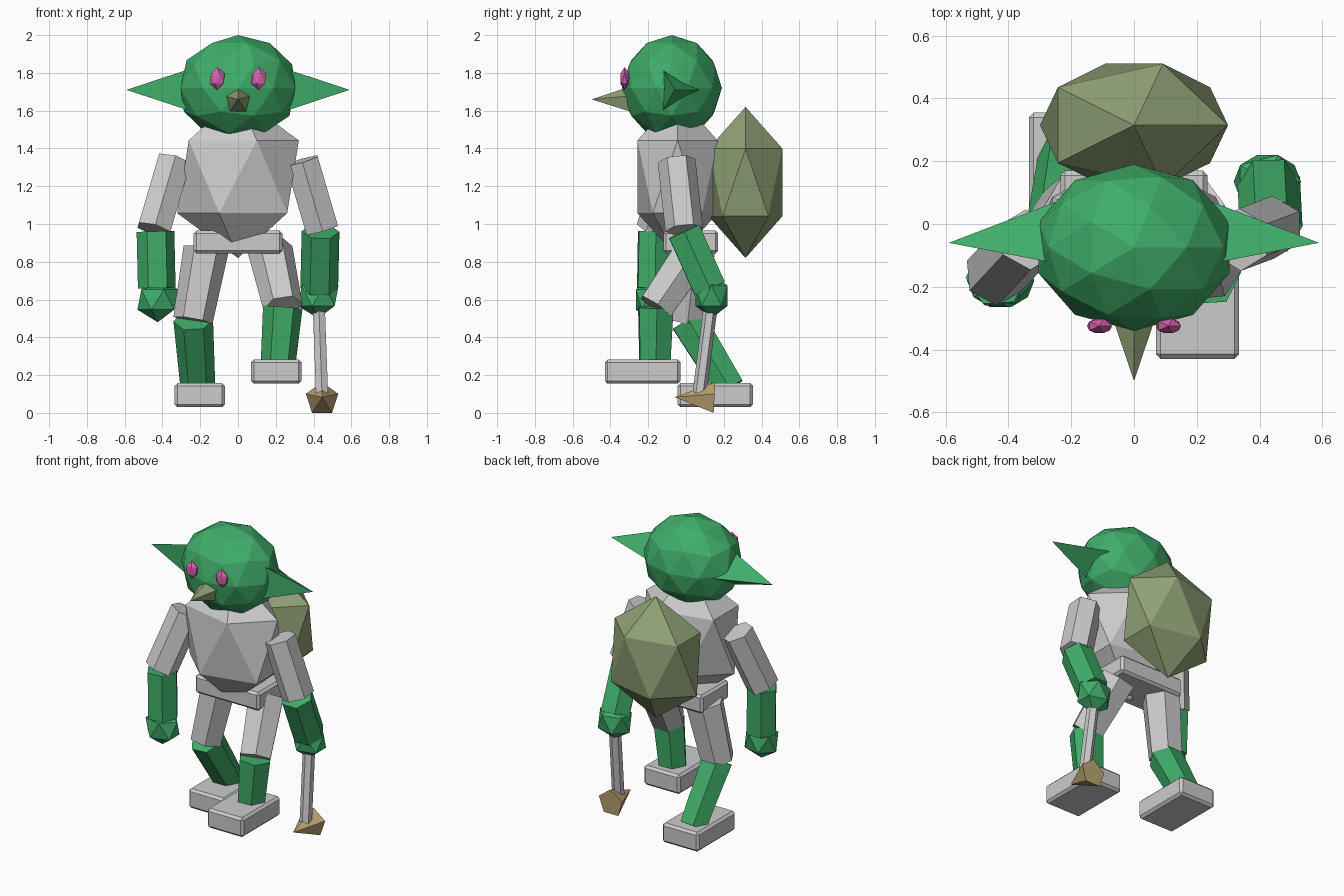
import bpy, bmesh, math
from mathutils import Vector, Matrix

if "Cube" in bpy.data.objects:
    bpy.data.objects.remove(bpy.data.objects["Cube"])


def material(name, color):
    m = bpy.data.materials.new(name)
    m.diffuse_color = (*color, 1)
    m.use_nodes = True
    m.node_tree.nodes["Principled BSDF"].inputs["Base Color"].default_value = m.diffuse_color
    return m


GREEN = material("green_skin", (0.05, 0.42, 0.14))
OLIVE = material("olive_cloth", (0.28, 0.36, 0.18))
PINK = material("pink_eye", (0.65, 0.12, 0.42))
TAN = material("tan_point", (0.5, 0.38, 0.17))


def finish(name, bm, mat=None):
    bmesh.ops.recalc_face_normals(bm, faces=bm.faces)
    me = bpy.data.meshes.new(name)
    bm.to_mesh(me)
    bm.free()
    ob = bpy.data.objects.new(name, me)
    bpy.context.collection.objects.link(ob)
    if mat:
        me.materials.append(mat)
    return ob


def ball(name, center, radii, mat=None, level=1):
    bm = bmesh.new()
    bmesh.ops.create_icosphere(bm, subdivisions=level, radius=1)
    bmesh.ops.transform(bm, verts=bm.verts,
                        matrix=Matrix.Translation(center) @ Matrix.Diagonal((*radii, 1)))
    return finish(name, bm, mat)


def box(name, lo, hi):
    lo, hi = Vector(lo), Vector(hi)
    bm = bmesh.new()
    bmesh.ops.create_cube(bm, size=1)
    bmesh.ops.transform(bm, verts=bm.verts,
                        matrix=Matrix.Translation((lo + hi) / 2) @ Matrix.Diagonal((*(hi - lo), 1)))
    ob = finish(name, bm)
    mod = ob.modifiers.new("edge_bevel", 'BEVEL')
    mod.width, mod.segments = 0.015, 1
    return ob


def limb(name, p, q, r1, r2, mat=None, n=6, up=(0, 1, 0)):
    """Tapered prism from p to q (cone if r2 is 0); a corner points along up."""
    p, q, up = Vector(p), Vector(q), Vector(up)
    axis = (q - p).normalized()
    u = (up - axis * up.dot(axis)).normalized()
    v = axis.cross(u)
    bm = bmesh.new()

    def ring(c, r):
        return [bm.verts.new(c + r * (u * math.cos(a) + v * math.sin(a)))
                for a in (2 * math.pi * i / n for i in range(n))]

    a = ring(p, r1)
    bm.faces.new(a)
    if r2:
        b = ring(q, r2)
        bm.faces.new(b)
    else:
        b = [bm.verts.new(q)] * n
    for i in range(n):
        j = (i + 1) % n
        bm.faces.new((a[i], a[j], b[j], b[i]) if r2 else (a[i], a[j], b[i]))
    return finish(name, bm, mat)


# Head with nose, eyes and ears
ball("head", (0, -0.075, 1.72), (0.32, 0.265, 0.28), GREEN, 2)
limb("nose", (0, -0.29, 1.655), (0, -0.5, 1.66), 0.075, 0, OLIVE, 5, (0, 0, 1))
for side, s in (("right", -1), ("left", 1)):
    ball(side + "_eye", (s * 0.11, -0.325, 1.77), (0.045, 0.027, 0.06), PINK)
    limb(side + "_ear", (s * 0.25, -0.06, 1.71), (s * 0.59, -0.06, 1.71), 0.13, 0, GREEN, 3)

# Torso, hip block and backpack
ball("torso", (0, -0.045, 1.25), (0.36, 0.25, 0.43))
box("hips", (-0.235, -0.12, 0.845), (0.235, 0.17, 0.965))
ball("backpack", (0, 0.315, 1.22), (0.335, 0.23, 0.40), OLIVE)

# Arms: side sign, elbow y, wrist y, hand height
for side, s, ey, wy, hz in (("right", -1, -0.165, -0.17, 0.60), ("left", 1, -0.01, 0.125, 0.62)):
    elbow = (s * 0.445, ey, 0.97)
    limb(side + "_upper_arm", (s * 0.338, -0.05, 1.335), elbow, 0.1, 0.1)
    limb(side + "_forearm", (s * 0.437, ey, 0.96), (s * 0.43, wy, 0.66), 0.1, 0.1, GREEN, up=(0.5, 1, 0))
    ball(side + "_hand", (s * 0.425, wy + 0.01 * s, hz), (0.12, 0.1, 0.12), GREEN)

# Legs: sign, knee y, knee z, ankle y, foot back y, foot base z
for side, s, ky, kz, ay, fy, fz in (("right", -1, 0.01, 0.49, 0.23, 0.355, 0.03),
                                    ("left", 1, -0.16, 0.56, -0.165, -0.03, 0.155)):
    limb(side + "_thigh", (s * 0.17, 0.05, 0.865), (s * 0.238, ky, kz), 0.12, 0.105, up=(1, 0, 0))
    limb(side + "_shin", (s * 0.237, ky, kz), (s * 0.212, ay, fz + 0.1), 0.105, 0.092, GREEN, up=(0.5, 1, 0))
    x0, x1 = sorted((s * 0.07, s * 0.335))
    box(side + "_foot", (x0, fy - 0.4, fz), (x1, fy, fz + 0.128))

# Pick held in the left hand
limb("pick_handle", (0.425, 0.14, 0.64), (0.445, 0.07, 0.09), 0.037, 0.037)
limb("pick_point", (0.445, 0.15, 0.073), (0.445, -0.06, 0.083), 0.09, 0, TAN, 5, (0, 0, 1))
